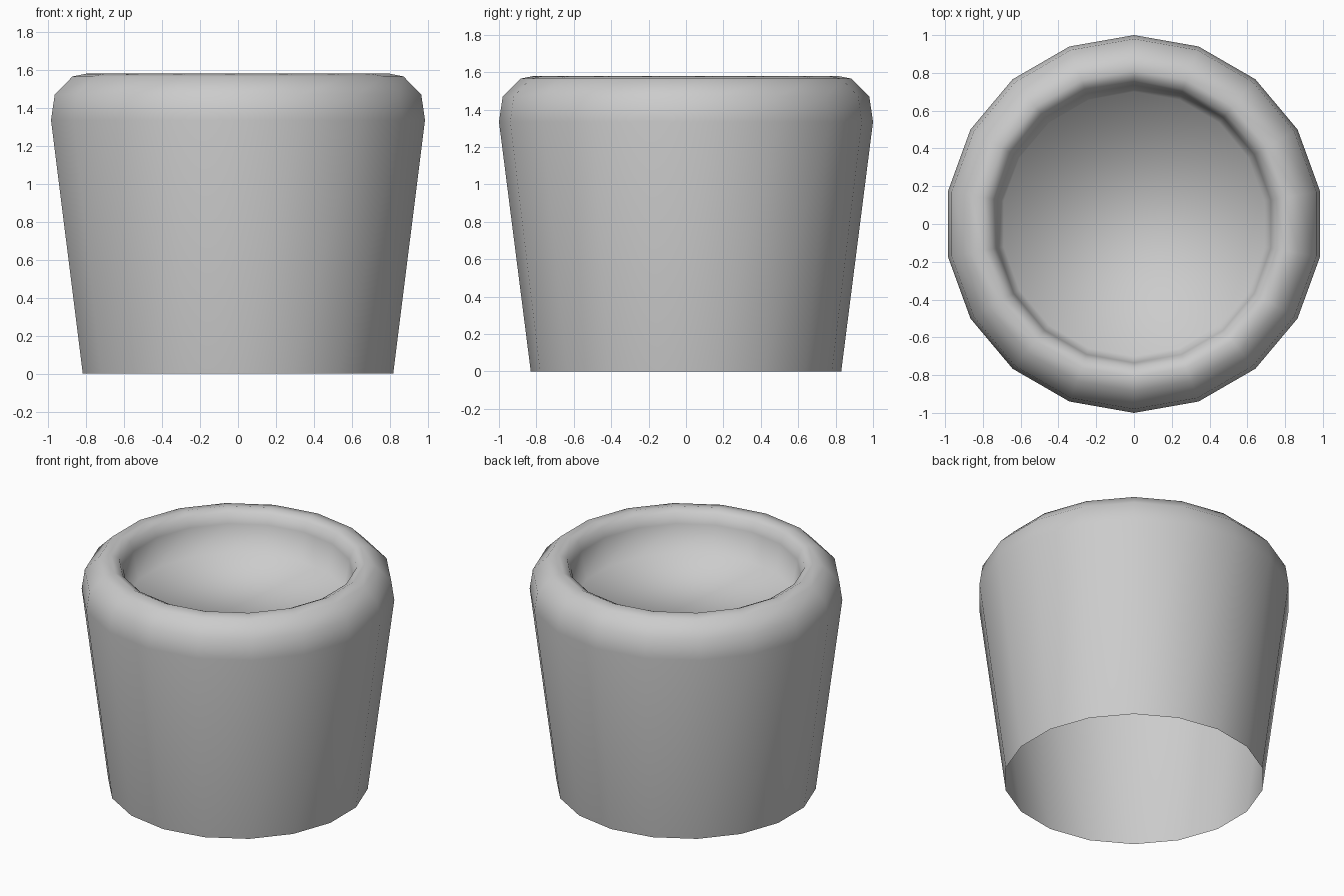
import bpy, bmesh
from math import sin, cos, pi

if "Cube" in bpy.data.objects:
    bpy.data.objects.remove(bpy.data.objects["Cube"])

SIDES = 18
# (radius, height): open foot, tapered wall, rolled rim, inner wall down to recessed floor
PROFILE = [(0.83, 0.0), (1.0, 1.335), (0.98, 1.47), (0.885, 1.565),
           (0.81, 1.58), (0.76, 1.555), (0.735, 1.49), (0.70, 1.30)]

bm = bmesh.new()
rings = [[bm.verts.new((r * sin(2 * pi * i / SIDES), -r * cos(2 * pi * i / SIDES), z))
          for i in range(SIDES)] for r, z in PROFILE]

# Outer wall, rim and inner wall
for a, b in zip(rings, rings[1:]):
    for i in range(SIDES):
        j = (i + 1) % SIDES
        bm.faces.new((a[i], a[j], b[j], b[i]))

# Recessed floor; the underside stays open
bm.faces.new(rings[-1])

for f in bm.faces:
    f.smooth = True

mesh = bpy.data.meshes.new("pot")
bm.to_mesh(mesh)
bm.free()
pot = bpy.data.objects.new("pot", mesh)
bpy.context.collection.objects.link(pot)
